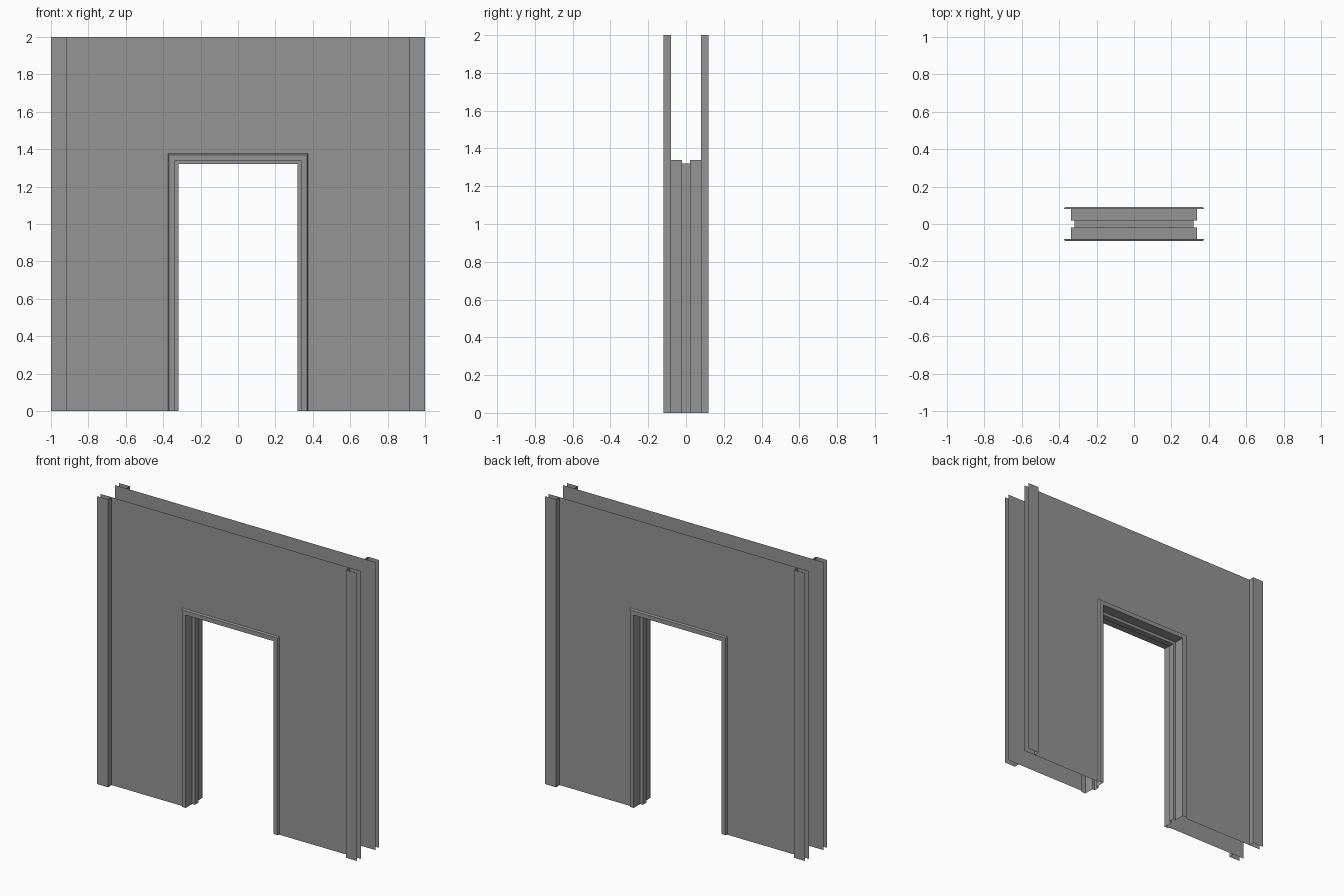
import bpy

cube = bpy.data.objects.get("Cube")
if cube:
    bpy.data.objects.remove(cube, do_unlink=True)

grey = bpy.data.materials.new("plain_grey")
grey.use_nodes = True
colour = (0.3, 0.3, 0.3, 1)
grey.diffuse_color = colour
grey.node_tree.nodes["Principled BSDF"].inputs["Base Color"].default_value = colour

HALF, TOP = 1.0, 2.0           # wall half width and height
DOOR_W, DOOR_H = 0.318, 1.32   # clear opening half width and height
PANEL_Y, TRIM_Y, POST_Y = 0.08, 0.092, 0.12
POST_X, STOP_Y = 0.915, 0.02
REVEAL, TRIM_IN, TRIM_OUT = 0.02, 0.05, 0.056


def sheet(name, verts, faces):
    mesh = bpy.data.meshes.new(name)
    mesh.from_pydata(verts, [], faces)
    mesh.materials.append(grey)
    obj = bpy.data.objects.new(name, mesh)
    bpy.context.collection.objects.link(obj)
    return obj


def arch(offset, y):
    """Door-shaped path grown outward by an offset."""
    w, h = DOOR_W + offset, DOOR_H + offset
    return [(-w, y, 0), (-w, y, h), (w, y, h), (w, y, 0)]


for side, label in ((-1, "front"), (1, "back")):
    # Wall sheet with the doorway left out
    y = side * PANEL_Y
    outline = [(HALF, y, 0), (HALF, y, TOP), (-HALF, y, TOP), (-HALF, y, 0)]
    outline += arch(TRIM_OUT, y)
    order = list(range(8))
    sheet(label + "_wall", outline, [order if side > 0 else order[::-1]])

    # Raised strips at both ends, each a face and an inner return
    for end, end_label in ((-1, "right"), (1, "left")):
        plan = [(end * POST_X, y), (end * POST_X, side * POST_Y), (end * HALF, side * POST_Y)]
        verts = [(px, py, z) for z in (0, TOP) for px, py in plan]
        faces = [(i, i + 1, i + 4, i + 3) for i in range(2)]
        if side * end > 0:
            faces = [f[::-1] for f in faces]
        sheet(label + "_" + end_label + "_strip", verts, faces)

# Door lining: trim, reveal and central stop swept around the opening
half = [(TRIM_OUT, PANEL_Y), (TRIM_IN, TRIM_Y), (REVEAL, TRIM_Y), (REVEAL, STOP_Y), (0, STOP_Y)]
profile = [(o, -y) for o, y in half] + half[::-1]
verts = [v for o, y in profile for v in arch(o, y)]
faces = [(4 * i + j, 4 * i + j + 1, 4 * i + j + 5, 4 * i + j + 4)
         for i in range(len(profile) - 1) for j in range(3)]
sheet("door_frame", verts, [f[::-1] for f in faces])
